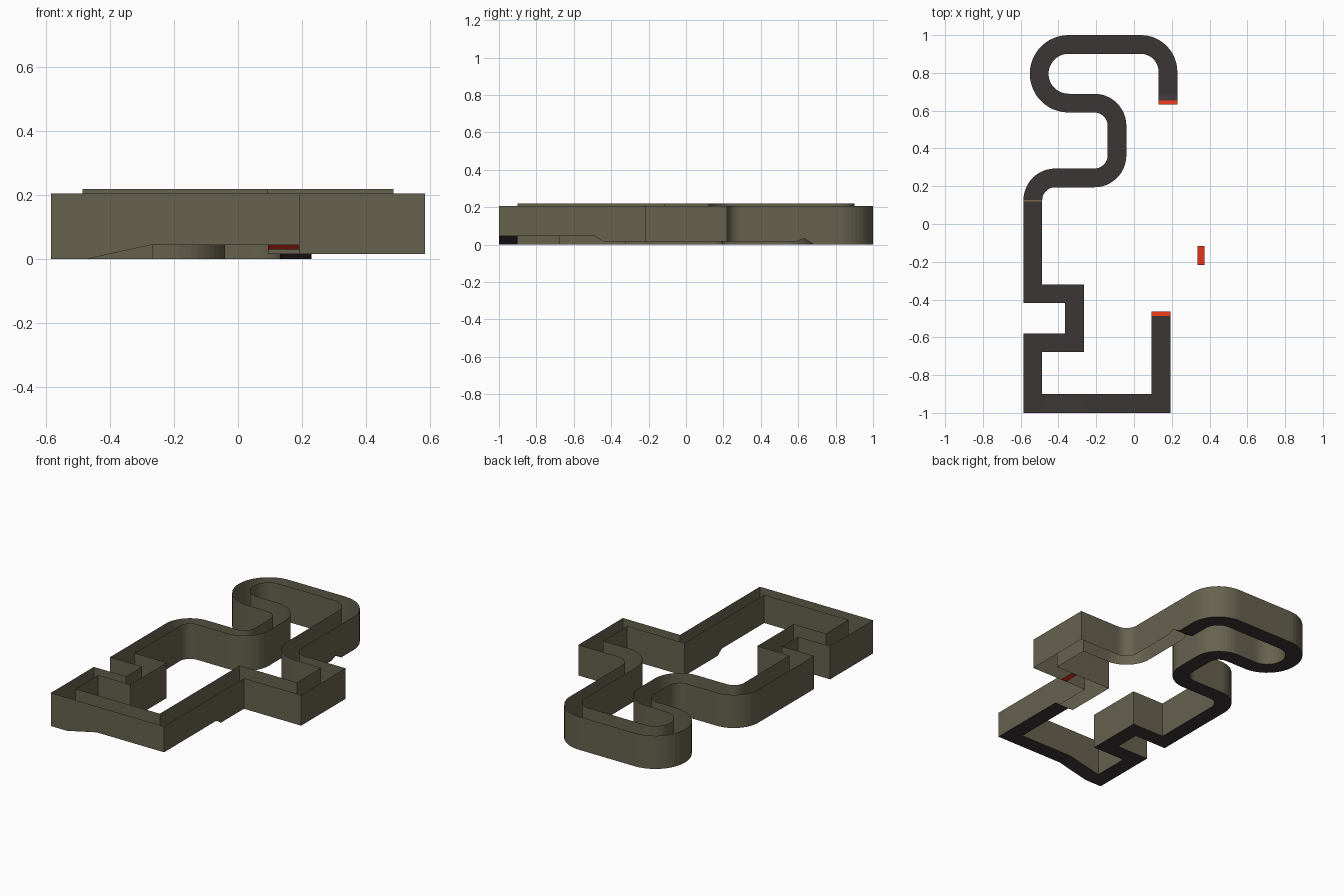
import bpy
import math
from mathutils import Vector

if "Cube" in bpy.data.objects:
    bpy.data.objects.remove(bpy.data.objects["Cube"])

HALF = 0.0495            # half the track width
OUT_TOP, IN_TOP = 0.206, 0.22
LOW = 0.016              # bottom of the walls over the gap


def material(name, rgb):
    m = bpy.data.materials.new(name)
    m.diffuse_color = (*rgb, 1)
    m.use_nodes = True
    m.node_tree.nodes["Principled BSDF"].inputs["Base Color"].default_value = m.diffuse_color
    return m


olive = material("olive_wall", (0.135, 0.122, 0.078))
asphalt = material("dark_asphalt", (0.045, 0.037, 0.037))
red = material("red_marker", (0.75, 0.035, 0.01))
yellow = material("dull_yellow", (0.18, 0.15, 0.05))

# centre line, counter-clockwise: x, y, corner radius, height, surface that follows
F, R, N = "floor", "red", "none"
route = [
    (-0.5355, -0.37, 0, 0, F), (-0.315, -0.37, 0, 0, F),
    (-0.315, -0.628, 0, 0, F), (-0.5355, -0.628, 0, 0, F),
    (-0.5355, -0.9505, 0, 0, F), (-0.475, -0.9505, 0, 0, F),
    (-0.27, -0.9505, 0, 0.045, F), (0.143, -0.9505, 0, 0.045, F),
    (0.143, -0.487, 0, 0.045, R), (0.143, -0.464, 0, 0.031, N),
    (0.143, -0.445, 0, LOW, N), (0.143, -0.167, 0, LOW, N),
    (0.5355, -0.167, 0, LOW, N), (0.5355, 0.17, 0, LOW, N),
    (0.18, 0.17, 0.125, LOW, N), (0.18, 0.59, 0, LOW, N),
    (0.18, 0.632, 0, 0.033, R), (0.18, 0.655, 0, 0.018, F),
    (0.18, 0.685, 0, 0, F), (0.18, 0.9505, 0.145, 0, F),
    (-0.502, 0.9505, 0.1553, 0, F), (-0.502, 0.64, 0.1552, 0, F),
    (-0.09, 0.64, 0.12, 0, F), (-0.09, 0.244, 0.12, 0, F),
    (-0.5355, 0.244, 0.118, 0, F),
]


def rounded(route, steps=12):
    """Replace corners that have a radius by arcs."""
    pts = []
    for i, (x, y, r, z, kind) in enumerate(route):
        p = Vector((x, y))
        if r == 0:
            pts.append((p, z, kind))
            continue
        a = (Vector(route[i - 1][:2]) - p).normalized()
        b = (Vector(route[(i + 1) % len(route)][:2]) - p).normalized()
        centre = p + (a + b) * r          # all bends are right angles
        for k in range(steps + 1):
            t = k / steps * math.pi / 2
            q = centre - b * r * math.cos(t) - a * r * math.sin(t)
            if not pts or (q - pts[-1][0]).length > 0.002:
                pts.append((q, z, kind))
    return pts


pts = rounded(route)
count = len(pts)


def side(i, sign):
    """Mitred offset of a centre line point: +1 inner side, -1 outer side."""
    p = pts[i][0]
    d1 = (p - pts[i - 1][0]).normalized()
    d2 = (pts[(i + 1) % count][0] - p).normalized()
    n1, n2 = Vector((-d1.y, d1.x)), Vector((-d2.y, d2.x))
    return p + (n1 + n2) / (1 + n1.dot(n2)) * HALF * sign


def build(name, verts, faces, mat):
    me = bpy.data.meshes.new(name)
    me.from_pydata(verts, [], faces)
    me.materials.append(mat)
    ob = bpy.data.objects.new(name, me)
    bpy.context.collection.objects.link(ob)
    return ob


# thin upright walls on both sides of the track
for name, sign, top in (("outer_wall", -1, OUT_TOP), ("inner_wall", 1, IN_TOP)):
    verts, faces = [], []
    for i in range(count):
        q = side(i, sign)
        verts += [(q.x, q.y, pts[i][1]), (q.x, q.y, top)]
        j = (i + 1) % count
        f = (2 * i, 2 * j, 2 * j + 1, 2 * i + 1)
        faces.append(f if sign < 0 else f[::-1])
    build(name, verts, faces, olive)

# road surface and the red lips on both ends of the gap
floor_verts = []
for i in range(count):
    for s in (-1, 1):
        q = side(i, s)
        floor_verts.append((q.x, q.y, pts[i][1]))
for name, kind, mat in (("road", F, asphalt), ("gap_lips", R, red)):
    verts, faces = [], []
    for i in range(count):
        if pts[i][2] == kind:
            j = (i + 1) % count
            n = len(verts)
            verts += [floor_verts[k] for k in (2 * i, 2 * j, 2 * j + 1, 2 * i + 1)]
            faces.append((n, n + 1, n + 2, n + 3))
    build(name, verts, faces, mat)


def plate(name, x0, x1, y0, y1, z, mat):
    build(name, [(x0, y0, z), (x1, y0, z), (x1, y1, z), (x0, y1, z)], [(0, 1, 2, 3)], mat)


# marker in the gap and the start line
plate("gap_marker", 0.336, 0.374, -0.2165, -0.1175, LOW, red)
plate("start_line", -0.585, -0.486, 0.118, 0.126, 0.001, yellow)
